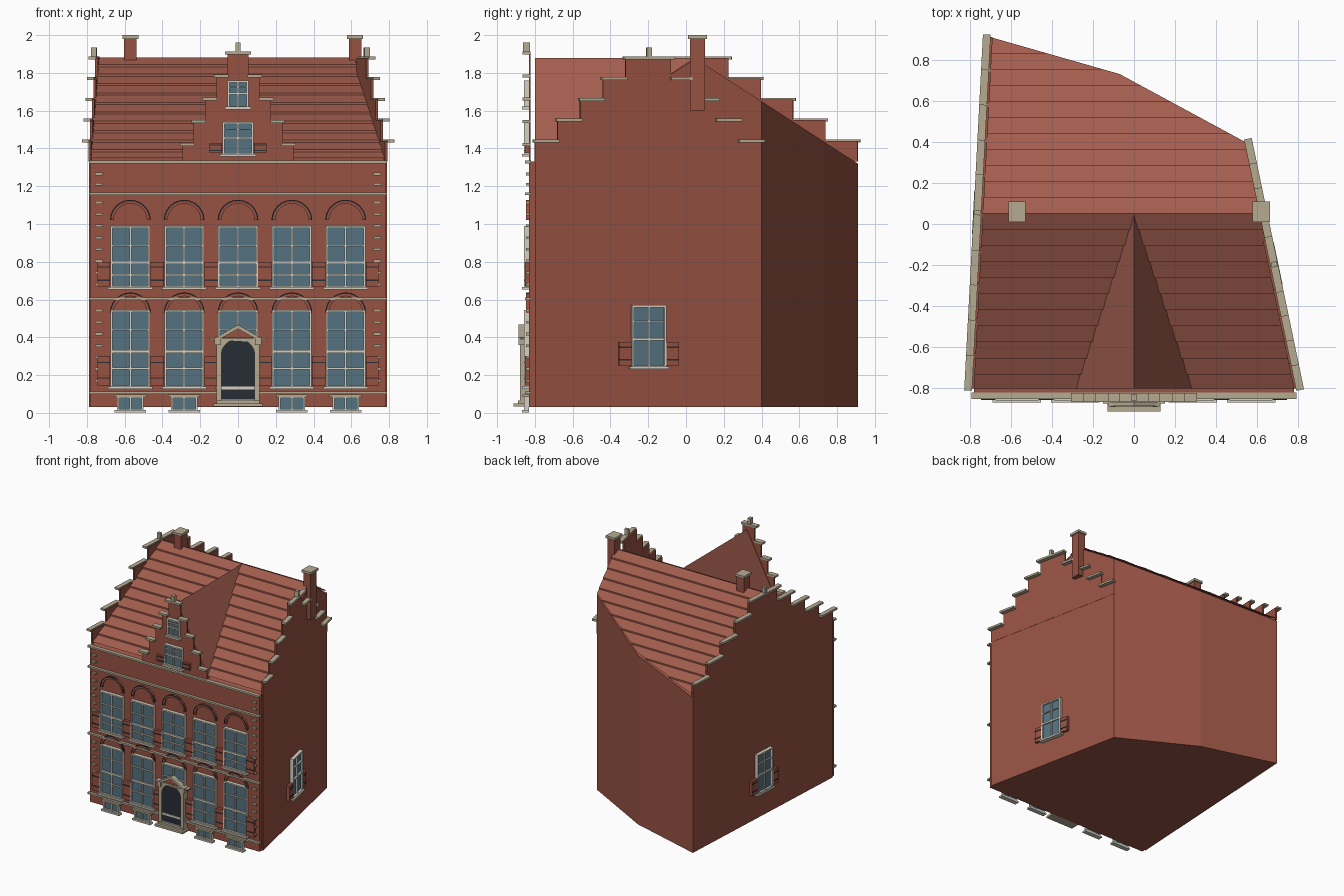
import bpy, bmesh, math
from mathutils import Matrix, Vector

if "Cube" in bpy.data.objects:
    bpy.data.objects.remove(bpy.data.objects["Cube"])

def mat(name, *c):
    m = bpy.data.materials.new(name)
    m.diffuse_color = (*c, 1)
    m.use_nodes = True
    m.node_tree.nodes["Principled BSDF"].inputs["Base Color"].default_value = m.diffuse_color
    return m

BRICK = mat("brick", 0.31, 0.085, 0.055)
TILE = mat("tile", 0.36, 0.11, 0.075)
STONE = mat("stone", 0.47, 0.41, 0.29)
WHITE = mat("paint", 0.68, 0.64, 0.55)
GLASS = mat("glass", 0.09, 0.17, 0.22)
DARK = mat("dark", 0.02, 0.025, 0.035)

FOOT = [(-.79, -.80), (.79, -.80), (.54, .40), (-.07, .73), (-.70, .91)]
EAVE, RIDGE, RY = 1.33, 1.88, .05

def finish(bm, name, m):
    bmesh.ops.recalc_face_normals(bm, faces=bm.faces)
    me = bpy.data.meshes.new(name)
    bm.to_mesh(me)
    bm.free()
    me.materials.append(m)
    ob = bpy.data.objects.new(name, me)
    bpy.context.collection.objects.link(ob)
    return ob

def wall_frame(a, b):
    """Local axes on a wall: x along it from its middle, y outward, z up."""
    a, b = Vector((*a, 0)), Vector((*b, 0))
    u = (b - a).normalized()
    o = Vector((u.y, -u.x, 0))
    c = (a + b) / 2
    return Matrix(((u.x, o.x, 0, c.x), (u.y, o.y, 0, c.y), (0, 0, 1, 0), (0, 0, 0, 1)))

WORLD = Matrix.Identity(4)
FRONT = wall_frame((-.79, -.83), (.79, -.83))
RIGHT = wall_frame(FOOT[1], FOOT[2])
LEFT = wall_frame(FOOT[4], FOOT[0])

def boxes(name, m, frame, items):
    """Each item: x0, x1, y0, y1, z0, z1 in the frame."""
    bm = bmesh.new()
    for x0, x1, y0, y1, z0, z1 in items:
        t = Matrix.Translation(((x0+x1)/2, (y0+y1)/2, (z0+z1)/2))
        s = Matrix.Diagonal((x1-x0, y1-y0, z1-z0, 1))
        bmesh.ops.create_cube(bm, size=1, matrix=frame @ t @ s)
    return finish(bm, name, m)

def prism(name, m, frame, pts, y0, y1):
    """Profile in x,z of the frame, extruded along its y."""
    bm = bmesh.new()
    f = bm.faces.new([bm.verts.new(frame @ Vector((x, y0, z))) for x, z in pts])
    d = frame.to_3x3() @ Vector((0, y1 - y0, 0))
    r = bmesh.ops.extrude_face_region(bm, geom=[f], use_keep_orig=True)
    bmesh.ops.translate(bm, vec=d, verts=[v for v in r['geom'] if isinstance(v, bmesh.types.BMVert)])
    return finish(bm, name, m)

def cut(bm, co, no, fill=False):
    r = bmesh.ops.bisect_plane(bm, geom=bm.verts[:] + bm.edges[:] + bm.faces[:],
                               plane_co=co, plane_no=no, clear_outer=True)
    if fill:
        bmesh.ops.holes_fill(bm, edges=[e for e in bm.edges if e.is_boundary])

# House body, trimmed by the two roof slopes
bm = bmesh.new()
f = bm.faces.new([bm.verts.new((x, y, .03)) for x, y in FOOT])
r = bmesh.ops.extrude_face_region(bm, geom=[f], use_keep_orig=True)
bmesh.ops.translate(bm, vec=(0, 0, 2), verts=[v for v in r['geom'] if isinstance(v, bmesh.types.BMVert)])
for s in (-1, 1):
    cut(bm, (0, RY, RIDGE - .004), (0, s * (RIDGE - EAVE), .85), True)
finish(bm, "house_body", BRICK)
boxes("front_wall", BRICK, FRONT, [(-.78, .78, -.03, 0, .03, EAVE)])

# Roof in overlapping tile rows, trimmed to the footprint
bm = bmesh.new()
N = 11
for s in (-1, 1):
    prof = []
    for i in range(N):
        for t, lift in ((i / N, .002), (i / N, .014), ((i + 1) / N, .002)):
            prof.append((RY + s * .86 * (1 - t), EAVE + (RIDGE - EAVE) * t + lift))
    rows = [[bm.verts.new((x, y, z)) for x in (-1, 1)] for y, z in prof]
    for a, b in zip(rows, rows[1:]):
        bm.faces.new((a[0], a[1], b[1], b[0]))
bmesh.ops.remove_doubles(bm, verts=bm.verts, dist=1e-5)
for (ax, ay), (bx, by) in zip(FOOT, FOOT[1:] + FOOT[:1]):
    cut(bm, (ax, ay, 0), (by - ay, ax - bx, 0))
finish(bm, "roof_tiles", TILE)

# Cross roof behind the front gable
prism("dormer_roof", TILE, WORLD, [(-.29, EAVE), (.29, EAVE), (0, RIDGE)], -.80, RY)
bm = bpy.data.objects["dormer_roof"].data
for v in bm.vertices:
    if v.co.y > 0 and v.co.z < 1.5:
        v.co.y = -.79

# Stepped gables with coping stones and a finial
def stepped_gable(name, frame, halves, z0, first, rise, d0, cap0):
    tops = [first + rise * k for k in range(len(halves))]
    prof, low = [], z0
    for h, z in zip(halves, tops):
        prof += [(h, low), (h, z)]
        low = z
    prism(name, BRICK, frame, prof + [(-x, z) for x, z in reversed(prof)], d0, .002)
    caps = []
    for k, (h, z) in enumerate(zip(halves, tops)):
        if k == len(halves) - 1:
            caps.append((-h - .015, h + .015, cap0, .036, z - .008, z + .008))
        else:
            for s in (-1, 1):
                a, b = sorted((s * (halves[k + 1] - .004), s * (h + .012)))
                caps.append((a, b, cap0, .036, z - .008, z + .008))
    z = tops[-1]
    caps.append((-.013, .013, cap0 + .005, .032, z, z + .055))
    boxes(name + "_coping", STONE, frame, caps)

for nm, fr, half in (("right_gable", RIGHT, .613), ("left_gable", LEFT, .856)):
    stepped_gable(nm, fr, [half * (5 - k) / 5 for k in range(5)], EAVE, 1.44, .11, -.012, -.002)
stepped_gable("front_gable", FRONT, [.295, .235, .175, .115, .055], EAVE, 1.42, .1215, -.006, -.008)

# Chimneys
for nm, x in (("left", -.57), ("right", .62)):
    boxes(nm + "_chimney", BRICK, WORLD, [(x-.033, x+.033, .02, .10, 1.6, 1.98)])
    boxes(nm + "_chimney_cap", STONE, WORLD, [(x-.042, x+.042, .01, .11, 1.98, 2.0)])

# Windows: frame with bars, pane, sill and half-height shutters
def window(name, frame, u, w, z0, z1, bars, shutter=0, sill=True):
    h, b = w / 2, .011
    fr = [(u-h, u-h+b, 0, .028, z0, z1), (u+h-b, u+h, 0, .028, z0, z1),
          (u-h, u+h, 0, .028, z0, z0+b), (u-h, u+h, 0, .028, z1-b, z1),
          (u-.005, u+.005, 0, .022, z0, z1)]
    fr += [(u-h, u+h, 0, .024, z-t, z+t) for z, t in bars]
    if sill:
        fr.append((u-h-.013, u+h+.013, 0, .038, z0-.008, z0+.006))
    boxes(name + "_frame", WHITE, frame, fr)
    boxes(name + "_pane", GLASS, frame, [(u-h+.005, u+h-.005, 0, .012, z0+.005, z1-.005)])
    if shutter:
        for s in (-1, 1):
            a, c = sorted((u + s*(h+.002), u + s*(h+.069)))
            H = shutter
            boxes(name + "_shutter", BRICK, frame, [(a, c, 0, .022, z0+.01, z0+.01+H)])
            boxes(name + "_shutter_straps", DARK, frame,
                  [(a, c, .02, .026, z0+.01+H*k-.003, z0+.01+H*k+.003) for k in (.25, .78)])

def arch(name, u, z):
    n = 12
    P = lambda r: [(u + r*math.cos(math.pi*i/n), z + r*math.sin(math.pi*i/n)) for i in range(n + 1)]
    for part, r0, r1, m, d in (("arch", .088, .108, BRICK, .016), ("arch_edge", .101, .108, DARK, .018)):
        prism(name + part, m, FRONT, P(r1) + P(r0)[::-1], 0, d)

for i in range(-2, 3):
    u = .285 * i
    window("ground_window", FRONT, u, .21, .135, .545, [(.44, .004), (.325, .008), (.235, .004)], .155 if i else 0)
    window("upper_window", FRONT, u, .21, .66, .99, [(.885, .004), (.795, .008), (.73, .004)], .13)
    arch("ground_", u, .53)
    arch("upper_", u, 1.02)
    if i:
        window("cellar_window", FRONT, u, .14, .01, .09, [], 0)
        boxes("cellar_lintel", STONE, FRONT, [(u-.085, u+.085, 0, .035, .083, .097)])
window("gable_window", FRONT, 0, .165, 1.365, 1.54, [(1.455, .006), (1.50, .003)], .055)
window("attic_window", FRONT, 0, .11, 1.615, 1.76, [(1.69, .005), (1.725, .003)])
for fr in (RIGHT, LEFT):
    window("side_window", fr, 0, .185, .24, .57, [(.485, .004), (.39, .007)], .125)

# Stone bands and corner blocks
boxes("stone_bands", STONE, FRONT, [(-.79, .79, -.01, .022, z-.007, z+.007) for z in (.107, .605, 1.16, 1.328)])
zs = [.17 + .062*k for k in range(7)] + [.68 + .062*k for k in range(8)] + [1.21, 1.265]
boxes("corner_blocks", STONE, FRONT,
      [(s*.737-.02, s*.737+.02, 0, .016, z-.007, z+.007) for z in zs for s in (-1, 1)])

# Entrance: arched dark door, pilasters, pediment and steps
n = 10
rim = [(.088*math.cos(math.pi*i/n), .31 + .08*math.sin(math.pi*i/n)) for i in range(n + 1)]
prism("door_surround", STONE, FRONT, [(.115, .05), (.115, .385), (-.115, .385), (-.115, .05),
      (-.088, .05)] + rim[::-1] + [(.088, .05)], 0, .05)
prism("door", DARK, FRONT, rim + [(-.088, .05), (.088, .05)], 0, .034)
boxes("door_rail", WHITE, FRONT, [(-.088, .088, 0, .04, .125, .14), (-.088, .088, 0, .04, .06, .072)])
boxes("door_cornice", STONE, FRONT, [(-.15, .15, 0, .045, .385, .397), (-.125, -.09, 0, .058, .36, .40),
                                     (.09, .125, 0, .058, .36, .40)])
prism("pediment_panel", BRICK, FRONT, [(-.1, .398), (.1, .398), (0, .45)], 0, .04)
prism("pediment", STONE, FRONT, [(-.12, .397), (0, .467), (.12, .397), (.085, .397), (0, .445), (-.085, .397)], 0, .056)
boxes("door_steps", STONE, FRONT, [(-.115, .115, 0, .06, .045, .065), (-.13, .13, 0, .083, .033, .05)])
